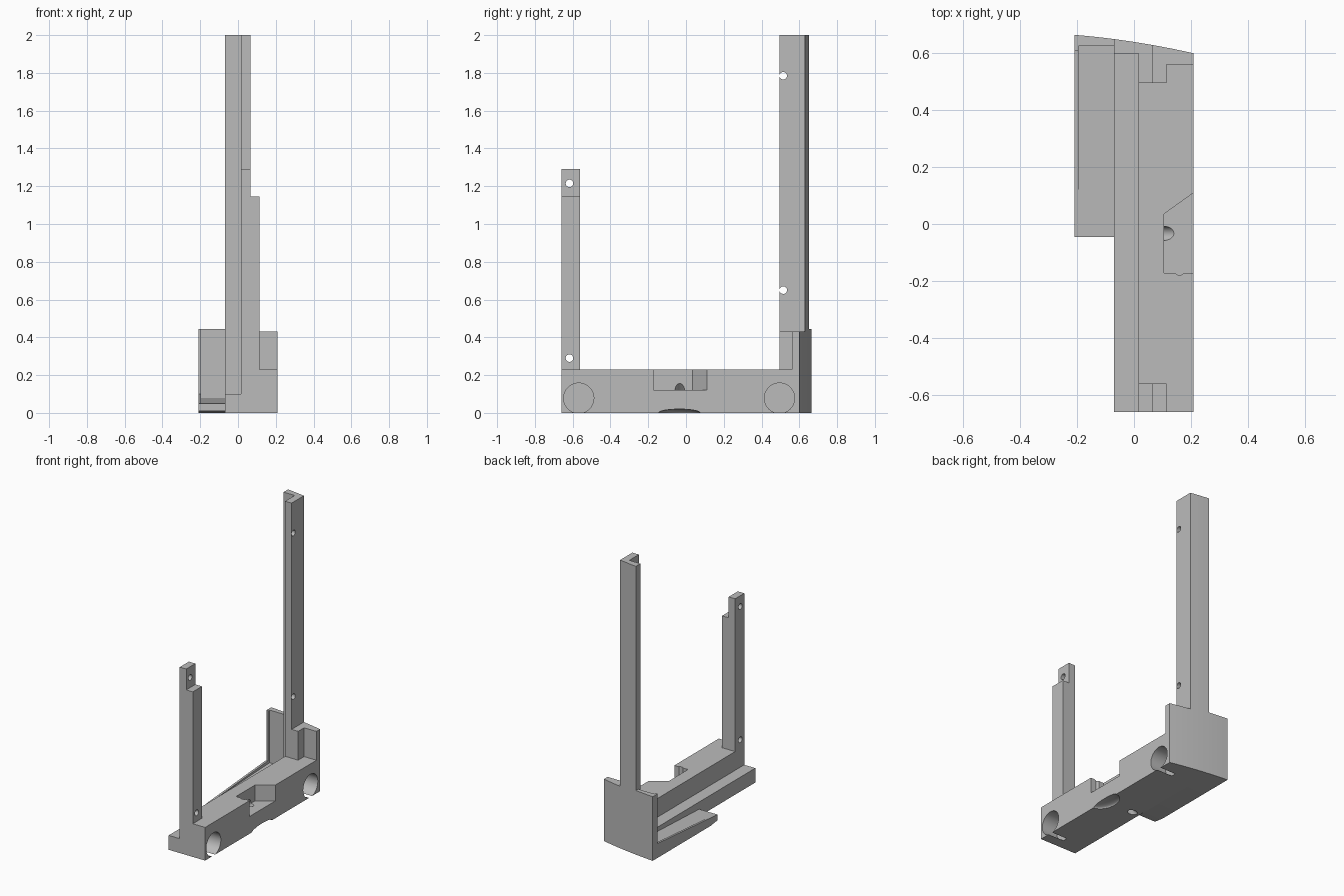
import bpy, bmesh, math
from mathutils import Vector

if "Cube" in bpy.data.objects:
    bpy.data.objects.remove(bpy.data.objects["Cube"])

grey = bpy.data.materials.new("plain grey")
grey.diffuse_color = (0.5, 0.5, 0.5, 1)
grey.use_nodes = True
grey.node_tree.nodes["Principled BSDF"].inputs["Base Color"].default_value = grey.diffuse_color

AXES = {"z": lambda a, b, c: (a, b, c), "x": lambda a, b, c: (c, a, b), "y": lambda a, b, c: (a, c, b)}


def prism(name, pts, lo, hi, axis="z"):
    """Extrude a 2D outline along an axis."""
    bm = bmesh.new()
    put = AXES[axis]
    face = bm.faces.new([bm.verts.new(put(a, b, lo)) for a, b in pts])
    ext = bmesh.ops.extrude_face_region(bm, geom=[face])
    verts = [g for g in ext["geom"] if isinstance(g, bmesh.types.BMVert)]
    bmesh.ops.translate(bm, verts=verts, vec=Vector(put(0, 0, hi - lo)))
    bmesh.ops.recalc_face_normals(bm, faces=bm.faces)
    me = bpy.data.meshes.new(name)
    bm.to_mesh(me)
    bm.free()
    ob = bpy.data.objects.new(name, me)
    bpy.context.collection.objects.link(ob)
    me.materials.append(grey)
    return ob


def rect(a0, a1, b0, b1):
    return [(a0, b0), (a1, b0), (a1, b1), (a0, b1)]


def circle(a, b, r, n=40):
    return [(a + r * math.cos(2 * math.pi * i / n), b + r * math.sin(2 * math.pi * i / n)) for i in range(n)]


def combine(ob, other, op):
    """Boolean another object into ob, then remove it."""
    mod = ob.modifiers.new(op, "BOOLEAN")
    mod.operation, mod.solver, mod.object = op, "EXACT", other
    bpy.context.view_layer.objects.active = ob
    bpy.ops.object.modifier_apply(modifier=mod.name)
    bpy.data.objects.remove(other)


def back_y(x):
    """Gently bowed rear surface."""
    t = (x + 0.21) / 0.42
    return 0.665 - 0.035 * t - 0.03 * t * t


def bowed(x0, x1, front, n=8):
    """Outline whose rear edge follows the bowed surface."""
    return front + [(x, back_y(x)) for x in (x1 + (x0 - x1) * i / n for i in range(n + 1))]


# Main beam with low ledge on the left
base = prism("base_beam", [(-0.07, 0), (0.21, 0), (0.21, 0.23), (0.015, 0.23), (0.015, 0.1), (-0.07, 0.1)],
             -0.66, 0.55, "y")

# Rear block, filled around the foot of the tall post
end = prism("rear_low", bowed(-0.07, 0.21, [(-0.07, 0.55), (0.21, 0.55)]), 0, 0.1)
combine(base, end, "UNION")
end = prism("rear_high", bowed(-0.07, 0.21, [(-0.07, 0.6), (0.015, 0.6), (0.015, 0.495), (0.115, 0.495),
                                           (0.115, 0.56), (0.21, 0.56)]), 0.05, 0.43)
combine(base, end, "UNION")
fill = prism("rear_fill", rect(0.015, 0.21, 0.5, 0.58), 0.05, 0.23)
combine(base, fill, "UNION")

# Side pocket with small notch, and slanted drain hole
combine(base, prism("pocket_cut", [(0.105, -0.172), (0.25, -0.172), (0.25, 0.139), (0.21, 0.11), (0.105, 0.035)],
                    0.12, 0.3), "DIFFERENCE")
combine(base, prism("notch_cut", circle(0.16, -0.16, 0.02, 20), 0.12, 0.3), "DIFFERENCE")
drain = prism("drain_cut", circle(0, 0, 0.025, 24), -0.25, 0.035)
drain.rotation_euler = (0, math.pi / 4, 0)
drain.location = (0.105, -0.033, 0.12)
bpy.context.view_layer.update()
combine(base, drain, "DIFFERENCE")

# Round sockets in the right face, just breaking the underside
for y in (-0.568, 0.495):
    combine(base, prism("socket_cut", circle(y, 0.078, 0.08), 0.09, 0.3, "x"), "DIFFERENCE")

# Shallow finger scoop under the right edge
bpy.ops.mesh.primitive_uv_sphere_add(segments=40, ring_count=20, radius=1, location=(0.21, -0.035, 0))
scoop = bpy.context.object
scoop.scale = (0.08, 0.11, 0.02)
bpy.context.view_layer.update()
combine(base, scoop, "DIFFERENCE")

# Front post, stepped near the top
front_post = prism("front_post", [(0.015, 0.23), (0.115, 0.23), (0.115, 1.145), (0.065, 1.145),
                                  (0.065, 1.29), (0.015, 1.29)], -0.66, -0.56, "y")
for z in (0.29, 1.215):
    combine(front_post, prism("hole_cut", circle(-0.617, z, 0.02, 24), -0.1, 0.3, "x"), "DIFFERENCE")

# Tall rear post with L-shaped section
rear_post = prism("rear_post", bowed(-0.07, 0.065, [(-0.07, 0.6), (0.015, 0.6), (0.015, 0.495), (0.065, 0.495)]),
                  0.43, 2.0)
for z in (0.65, 1.785):
    combine(rear_post, prism("hole_cut", circle(0.515, z, 0.02, 24), -0.1, 0.3, "x"), "DIFFERENCE")

# Left rear panel with thin outer lip
prism("rear_panel", bowed(-0.21, -0.07, [(-0.21, 0.61), (-0.195, 0.61), (-0.195, 0.625), (-0.07, 0.625)]), 0, 0.445)

# Sloping side shelf and its outer rim
prism("side_shelf", [(-0.045, 0.01), (0.03, 0), (0.625, 0), (0.625, 0.08), (-0.045, 0.05)], -0.195, -0.07, "x")
prism("shelf_rim", [(-0.045, 0.01), (0.03, 0), (0.61, 0), (0.61, 0.1), (-0.045, 0.05)], -0.21, -0.195, "x")

# Smooth the curved surfaces, keep edges sharp
bpy.ops.object.select_all(action="DESELECT")
for ob in bpy.context.scene.objects:
    ob.select_set(True)
    bpy.context.view_layer.objects.active = ob
bpy.ops.object.shade_smooth_by_angle(angle=math.radians(30))
